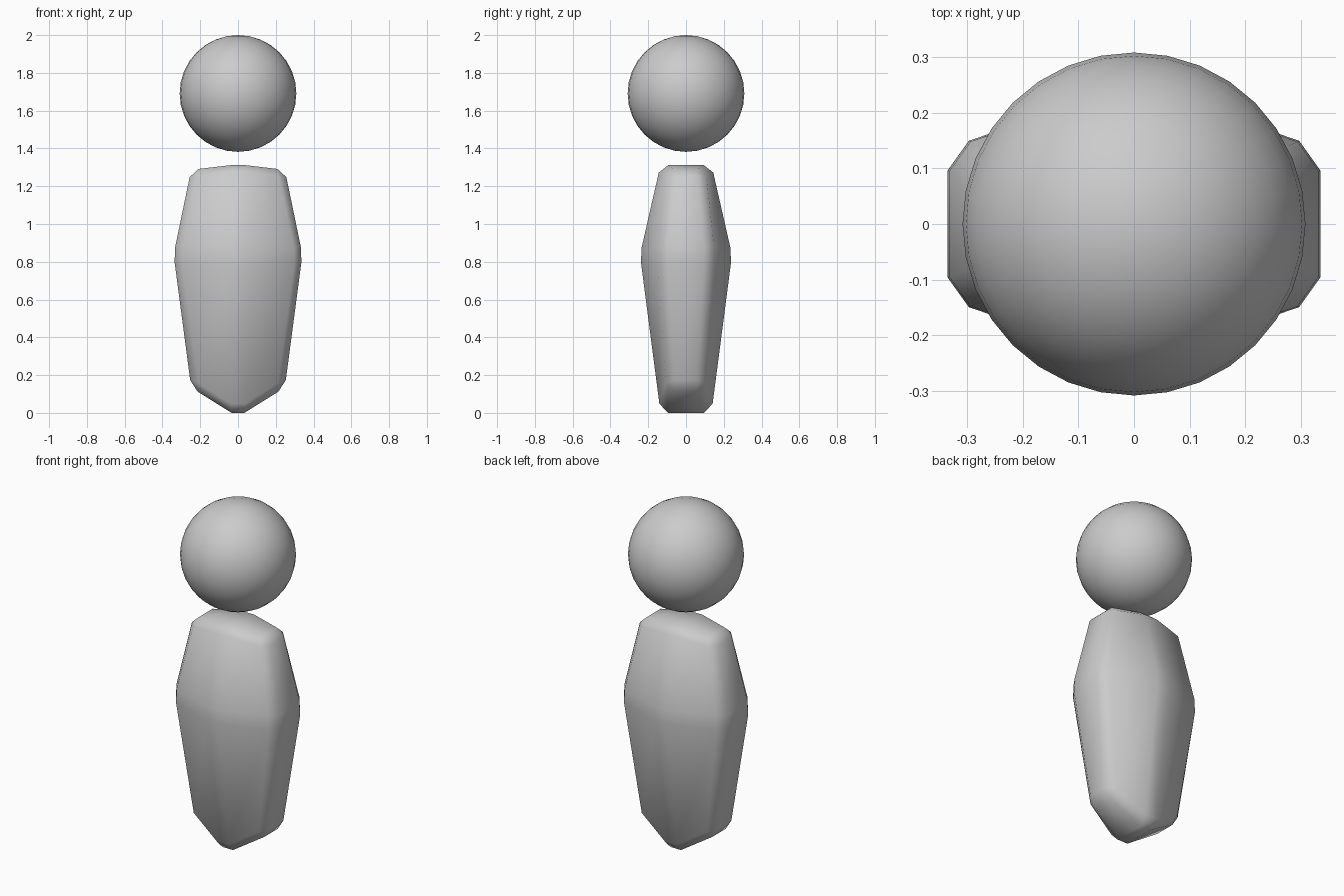
import bpy, bmesh

if "Cube" in bpy.data.objects:
    bpy.data.objects.remove(bpy.data.objects["Cube"])

# Round floating head
bpy.ops.mesh.primitive_uv_sphere_add(segments=32, ring_count=16, radius=0.309,
                                     location=(0, 0, 1.691))
head = bpy.context.object
head.name = "head"
bpy.ops.object.shade_smooth()

# Body cage: three six-sided rings
# (centre half-depth, centre z, side half-width, side half-depth, side z)
rings = [(0.142, -0.021, 0.248, 0.097, 0.134),
         (0.257, 0.838, 0.341, 0.139, 0.838),
         (0.142, 1.316, 0.248, 0.097, 1.287)]
bm = bmesh.new()
loops = []
for cy, cz, sx, sy, sz in rings:
    pts = [(0, -cy, cz), (sx, -sy, sz), (sx, sy, sz),
           (0, cy, cz), (-sx, sy, sz), (-sx, -sy, sz)]
    loops.append([bm.verts.new(p) for p in pts])
for low, high in zip(loops, loops[1:]):
    for i in range(6):
        j = (i + 1) % 6
        bm.faces.new((low[i], low[j], high[j], high[i]))

# Pointed underside and gently ridged shoulders
for ring in (loops[0], loops[-1]):
    bm.faces.new(ring[0:4])
    bm.faces.new(ring[3:6] + ring[0:1])
bmesh.ops.recalc_face_normals(bm, faces=bm.faces)
mesh = bpy.data.meshes.new("body")
bm.to_mesh(mesh)
bm.free()
body = bpy.data.objects.new("body", mesh)
bpy.context.collection.objects.link(body)
for poly in mesh.polygons:
    poly.use_smooth = True

# Single-step chamfer on every edge
bevel = body.modifiers.new("chamfer", 'BEVEL')
bevel.width = 0.04
bevel.segments = 1
bevel.limit_method = 'NONE'
